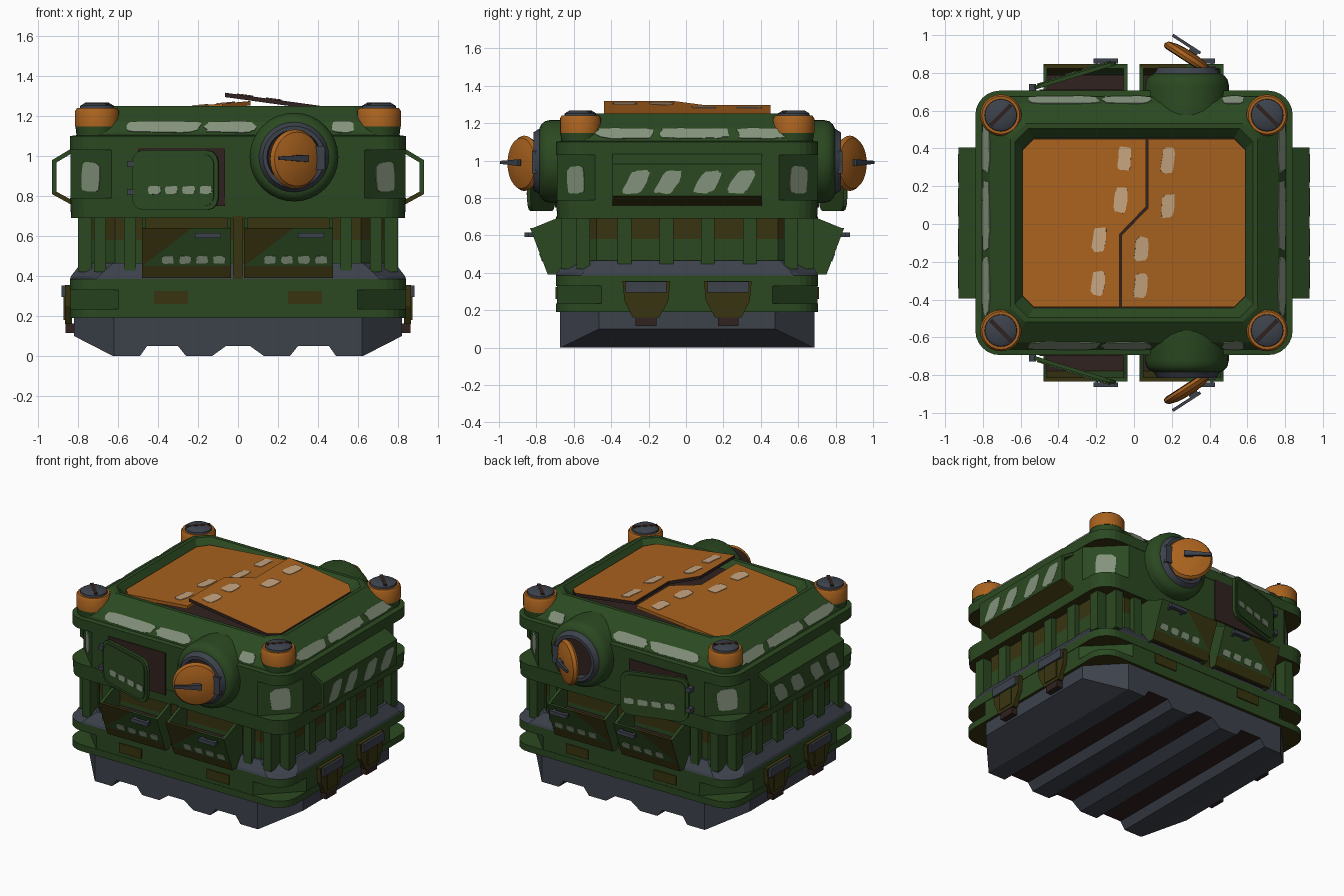
import bpy, bmesh, math, random
from mathutils import Vector, Matrix

if "Cube" in bpy.data.objects:
    bpy.data.objects.remove(bpy.data.objects["Cube"])

random.seed(4)
COLOURS = {"green": (.024, .066, .015), "orange": (.40, .123, .013), "slate": (.046, .054, .071),
           "brown": (.030, .016, .014), "olive": (.040, .034, .005),
           "worn_green": (.23, .29, .20), "worn_orange": (.56, .37, .21)}
NAMES = list(COLOURS)
for n, c in COLOURS.items():
    bpy.data.materials.new(n).diffuse_color = (*c, 1)
GREEN, ORANGE, SLATE, BROWN, OLIVE, WORN, WORN_OR = range(7)
V = Vector


def finish(bm, name, mirror="", smooth=False, under=None):
    bmesh.ops.remove_doubles(bm, verts=bm.verts, dist=1e-5)
    bmesh.ops.recalc_face_normals(bm, faces=bm.faces)
    if under is not None:                       # downward faces take another colour
        for f in bm.faces:
            if f.normal.z < -.5:
                f.material_index = under
    me = bpy.data.meshes.new(name)
    bm.to_mesh(me)
    bm.free()
    for n in NAMES:
        me.materials.append(bpy.data.materials[n])
    ob = bpy.data.objects.new(name, me)
    bpy.context.collection.objects.link(ob)
    ob.location.y = .006
    if mirror:
        m = ob.modifiers.new("mirror", 'MIRROR')
        m.use_axis = ("x" in mirror, "y" in mirror, False)
        m.use_mirror_merge = False
    if smooth:
        bpy.context.view_layer.objects.active = ob
        ob.select_set(True)
        bpy.ops.object.shade_smooth_by_angle(angle=math.radians(35))
        ob.select_set(False)


def prism(bm, pts, vec, mat):
    a = [bm.verts.new(p) for p in pts]
    b = [bm.verts.new(V(p) + V(vec)) for p in pts]
    n = len(a)
    fs = [bm.faces.new(a), bm.faces.new(b)]
    fs += [bm.faces.new((a[i], a[(i + 1) % n], b[(i + 1) % n], b[i])) for i in range(n)]
    for f in fs:
        f.material_index = mat
    return fs


def box(bm, x0, x1, y0, y1, z0, z1, mat):
    prism(bm, [(x0, y0, z0), (x1, y0, z0), (x1, y1, z0), (x0, y1, z0)], (0, 0, z1 - z0), mat)


def bridge(bm, rings, mats, caps=False):
    rings = [[bm.verts.new(p) for p in r] for r in rings]
    n = len(rings[0])
    for a, b, m in zip(rings, rings[1:], mats):
        for i in range(n):
            bm.faces.new((a[i], a[(i + 1) % n], b[(i + 1) % n], b[i])).material_index = m
    if caps:
        bm.faces.new(rings[0]).material_index = mats[0]
        bm.faces.new(rings[-1]).material_index = mats[-1]


def outline(z, hx, hy, r, chamfer):
    pts = []
    for k, (sx, sy) in enumerate([(1, 1), (-1, 1), (-1, -1), (1, -1)]):
        for i in range(7):
            t = i / 6
            a = math.radians(90 * k)
            s, e = V((math.cos(a), math.sin(a))), V((-math.sin(a), math.cos(a)))
            d = s.lerp(e, t) if chamfer else s * math.cos(t * math.pi / 2) + e * math.sin(t * math.pi / 2)
            pts.append((sx * (hx - r) + d.x * r, sy * (hy - r) + d.y * r, z))
    return pts


def loft(bm, levels):
    bridge(bm, [outline(*l[:5]) for l in levels], [l[5] for l in levels], True)


def lathe(bm, origin, axis, profile, n=32):
    q = V(axis).to_track_quat('Z', 'Y')
    rings = [[V(origin) + q @ V((r * math.cos(2 * math.pi * i / n), r * math.sin(2 * math.pi * i / n), h))
              for i in range(n)] for r, h, m in profile]
    bridge(bm, rings, [p[2] for p in profile], True)


def chip(bm, c, u, v, w, h, mat=WORN, n=18):
    u, v = V(u).normalized(), V(v).normalized()
    nrm = u.cross(v).normalized()
    f = lambda t: math.copysign(abs(t) ** .45, t)
    pts = []
    for i in range(n):
        a = 2 * math.pi * i / n
        k = random.uniform(.88, 1.05)
        pts.append(V(c) - nrm * .002 + u * f(math.cos(a)) * w / 2 * k + v * f(math.sin(a)) * h / 2 * k)
    prism(bm, pts, nrm * .006, mat)


# Slate base with grooved underside and clipped corners
bm = bmesh.new()
half = [(.06, .05), (.13, 0), (.26, 0), (.30, .05), (.455, .05), (.49, 0), (.625, 0), (.82, .1), (.82, .2)]
prof = half + [(-x, z) for x, z in reversed(half)]
prism(bm, [(x, -.68, z) for x, z in prof], (0, 1.36, 0), SLATE)
for sx in (1, -1):
    for sy in (1, -1):
        g = bm.verts[:] + bm.edges[:] + bm.faces[:]
        r = bmesh.ops.bisect_plane(bm, geom=g, plane_co=(sx * .82, sy * .47, 0),
                                   plane_no=(sx * .21, sy * .20, 0), clear_outer=True)
        bmesh.ops.holes_fill(bm, edges=[e for e in r['geom_cut'] if isinstance(e, bmesh.types.BMEdge)])
for f in bm.faces:
    groove = all(abs(v.co.z - .05) < .001 for v in f.verts)
    f.material_index = BROWN if groove else SLATE
finish(bm, "grooved_base")

# Lower bumper ring with corner pockets and slate collar
bm = bmesh.new()
loft(bm, [(.19, .84, .70, .13, 0, GREEN), (.235, .84, .70, .13, 0, GREEN), (.235, .837, .697, .24, 1, GREEN),
          (.33, .837, .697, .24, 1, GREEN), (.33, .84, .70, .13, 0, GREEN), (.385, .84, .70, .13, 0, SLATE),
          (.40, .835, .695, .14, 1, SLATE), (.465, .785, .65, .16, 1, SLATE)])
finish(bm, "lower_bumper", under=OLIVE)

# Recessed waist wall
bm = bmesh.new()
loft(bm, [(.44, .765, .635, .15, 1, GREEN), (.58, .765, .635, .15, 1, OLIVE), (.70, .765, .635, .15, 1, OLIVE)])
finish(bm, "waist_wall")

# Waist ribs
bm = bmesh.new()
for y in (.11, .335, .555):
    box(bm, .73, .80, y - .037, y + .037, .42, .70, GREEN)
for x in (.54, .69):
    box(bm, x - .03, x + .03, -.675, -.54, .42, .70, GREEN)
finish(bm, "waist_ribs", "xy")
bm = bmesh.new()
box(bm, -.025, .025, -.70, -.60, .385, .70, OLIVE)
finish(bm, "bin_divider", "y")

# Upper shell: pocketed band, sloped shoulders, roof well
bm = bmesh.new()
loft(bm, [(.69, .835, .695, .13, 0, GREEN), (.79, .84, .70, .13, 0, GREEN), (.79, .837, .697, .205, 1, GREEN),
          (1.03, .837, .697, .205, 1, GREEN), (1.03, .84, .70, .13, 0, GREEN), (1.10, .84, .70, .13, 0, GREEN),
          (1.105, .805, .67, .13, 0, GREEN), (1.12, .80, .668, .13, 0, GREEN), (1.17, .765, .633, .13, 0, GREEN),
          (1.25, .655, .525, .08, 1, GREEN), (1.25, .63, .50, .07, 1, GREEN), (1.195, .59, .45, .06, 1, BROWN)])
finish(bm, "upper_shell", under=OLIVE)

# Roof hatch panels, each tilted up along the zigzag split
bm = bmesh.new()
left = [(-.077, -.445), (-.53, -.445), (-.59, -.385), (-.59, .385), (-.53, .445), (.063, .445), (.063, .085), (-.077, -.06)]
right = [(-.066, -.445), (-.066, -.066), (.075, .079), (.075, .445), (.53, .445), (.59, .385), (.59, -.385), (.53, -.445)]
zl = lambda x: 1.252 + .09 * (x + .2)
zr = lambda x: 1.318 - .138 * (x + .07)
for pts, z, edge in ((left, zl, ORANGE), (right, zr, BROWN)):
    fs = prism(bm, [(x, y, z(x)) for x, y in pts], (0, 0, -.022), edge)
    fs[0].material_index = ORANGE
    fs[1].material_index = BROWN
finish(bm, "roof_panels")
bm = bmesh.new()
for x, y, z, sl in ((-.05, .34, zl, .09), (-.07, .12, zl, .09), (-.185, -.09, zl, .09), (-.19, -.32, zl, .09),
                    (.18, .33, zr, -.138), (.18, .09, zr, -.138), (.04, -.14, zr, -.138), (.035, -.33, zr, -.138)):
    chip(bm, (x, y, z(x)), (1, 0, sl), (.1, 1, 0), .072, .135, WORN_OR)
finish(bm, "roof_worn_paint")

# Corner bolts: green socket, orange collar, slotted slate head
bm = bmesh.new()
lathe(bm, (.705, .57, 0), (0, 0, 1), [(.10, 1.08, GREEN), (.108, 1.148, GREEN), (.11, 1.148, ORANGE),
      (.11, 1.225, ORANGE), (.10, 1.24, ORANGE), (.086, 1.24, SLATE), (.084, 1.252, SLATE), (.06, 1.266, SLATE)], 24)
d, s = V((.707, -.707, 0)) * .075, V((.707, .707, 0)) * .011
c = V((.705, .57, 1.255))
prism(bm, [c + d + s, c + d - s, c - d - s, c - d + s], (0, 0, .013), BROWN)
finish(bm, "corner_bolts", "xy", True)

# Round port housings
bm = bmesh.new()
lathe(bm, (.28, -.70, .995), (0, -1, 0), [(.0005, -.2, GREEN), (.222, -.2, GREEN), (.222, .03, GREEN),
      (.215, .06, GREEN), (.198, .08, GREEN), (.176, .09, GREEN), (.175, .09, SLATE), (.155, .122, SLATE),
      (.135, .122, SLATE), (.13, .07, BROWN), (.0005, .07, BROWN)])
finish(bm, "port_housing", "y", True)

# Open port lids with grip and hinge
t = math.radians(33)
d, n = V((-math.cos(t), -math.sin(t), 0)), V((math.sin(t), -math.cos(t), 0))
c = V((.285, -.87, .985))
bm = bmesh.new()
lathe(bm, c, n, [(.125, -.02, BROWN), (.14, -.015, ORANGE), (.148, 0, ORANGE), (.135, .02, ORANGE),
                 (.09, .034, ORANGE), (.04, .04, ORANGE)])
finish(bm, "port_lids", "y", True)
bm = bmesh.new()
g = c + n * .052 + V((0, 0, .005))
up = V((0, 0, .016))
prism(bm, [g - d * .04 - up * 1.2, g + d * .135 - up * .5, g + d * .135 + up * .5, g - d * .04 + up], n * .016, SLATE)
prism(bm, [g - d * .03 - up, g + d * .02 - up, g + d * .02 + up, g - d * .03 + up], n * -.025, SLATE)
box(bm, .385, .435, -.83, -.76, .93, 1.05, SLATE)
finish(bm, "lid_grips_and_hinges", "y")

# Side door openings and swung doors
bm = bmesh.new()
box(bm, -.50, -.065, -.706, -.695, .75, 1.04, BROWN)
finish(bm, "door_opening", "y")
t = math.radians(17)
d, n = V((math.cos(t), -math.sin(t), 0)), V((-math.sin(t), -math.cos(t), 0))
H = V((-.525, -.705, .88))


def door_shape(w, h, r):
    return [H + d * (.225 + sx * (w / 2 - r) + r * math.cos(math.radians(k * 90 + i * 30)))
            + V((0, 0, sy * (h / 2 - r) + r * math.sin(math.radians(k * 90 + i * 30))))
            for k, (sx, sy) in enumerate([(1, 1), (-1, 1), (-1, -1), (1, -1)]) for i in range(4)]


bm = bmesh.new()
prism(bm, door_shape(.45, .30, .06), n * .02, GREEN)
prism(bm, door_shape(.41, .26, .05), n * .027, GREEN)
for z in (.82, .96):
    box(bm, -.555, -.52, -.735, -.69, z - .015, z + .015, SLATE)
finish(bm, "swung_doors", "y")

# Tilted storage bins with handles; fronts carry a diagonal olive patch
bm = bmesh.new()
wear = bmesh.new()
fx = lambda z: -.745 - (z - .39) * .38
for x0, hx in ((-.48, -.15), (.03, .365)):
    x1 = x0 + .445
    for x in (x0, x1 - .02):
        prism(bm, [(x, -.62, .39), (x, -.742, .39), (x, -.835, .635), (x, -.70, .69), (x, -.62, .69)], (.02, 0, 0), GREEN)
    for patch, m in (([(x0, .39), (x1, .39), (x1, .45), (x0, .45)], OLIVE),
                     ([(x0, .45), (x1, .45), (x1, .64), (x0 + .25, .64)], GREEN),
                     ([(x0, .45), (x0 + .25, .64), (x0, .64)], OLIVE)):
        prism(bm, [(x, fx(z), z) for x, z in patch], (0, .022, 0), m)
    prism(bm, [(x0 + .01, -.62, .40), (x0 + .01, -.735, .40), (x0 + .01, -.785, .55), (x0 + .01, -.62, .55)],
          (x1 - x0 - .02, 0, 0), BROWN)
    box(bm, hx - .065, hx + .065, -.87, -.845, .59, .615, SLATE)
    for e in (-.055, .04):
        box(bm, hx + e, hx + e + .015, -.855, -.81, .59, .615, SLATE)
    for i in range(4):
        chip(wear, (x0 + .13 + i * .085, fx(.482), .482), (1, 0, 0), (0, -.38, 1), .06, .042)
finish(bm, "storage_bins", "y")

# Worn paint on bins, doors and shoulders, repeated front and back
for i in range(4):
    chip(wear, H + d * (.12 + i * .09) + V((0, 0, -.05)) + n * .027, d, (.1, 0, 1), .065, .042)
for x, w in ((-.37, .38), (-.04, .26), (.525, .11)):
    chip(wear, (x, -.6505, 1.145), (1, 0, 0), (0, .57, .82), w, .068)
finish(wear, "front_worn_paint", "y")

# Side guard rails: hollow trapezoid strip
bm = bmesh.new()
rail = [((.83, 1.04), (.93, .98), (.908, .968), (.83, 1.015)), ((.93, .98), (.93, .81), (.908, .822), (.908, .968)),
        ((.93, .81), (.83, .755), (.83, .78), (.908, .822))]
for q, m in zip(rail, (GREEN, GREEN, OLIVE)):
    prism(bm, [(x, -.4, z) for x, z in q], (0, .8, 0), m)
finish(bm, "side_guard_rails", "x")

# Worn paint on rails, side shoulders and corner pockets
bm = bmesh.new()
for y in (-.27, -.10, .11, .29):
    chip(bm, (.9275, y, .885), (0, 1, 0), (0, .5, 1), .11, .14)
for y, w in ((-.33, .32), (.04, .38), (.40, .27)):
    chip(bm, (.7825, y, 1.145), (0, 1, 0), (-.57, 0, .82), w, .068)
finish(bm, "side_worn_paint", "x")
bm = bmesh.new()
chip(bm, (.7345, .5945, .895), (-1, 1, 0), (0, 0, 1), .13, .16)
finish(bm, "corner_worn_paint", "xy")

# Side latches hanging over the lower bumper
bm = bmesh.new()
prism(bm, [(.83, .09, .355), (.83, .345, .355), (.83, .335, .25), (.83, .29, .16), (.83, .15, .16), (.83, .10, .25)],
      (.036, 0, 0), OLIVE)
box(bm, .82, .862, .165, .275, .115, .162, BROWN)
box(bm, .835, .882, .11, .33, .295, .352, SLATE)
box(bm, .84, .872, .165, .275, .18, .295, OLIVE)
finish(bm, "side_latches", "xy")

# Small slots on the lower bumper
bm = bmesh.new()
box(bm, .25, .42, -.704, -.69, .26, .325, OLIVE)
finish(bm, "bumper_slots", "xy")

for m in bpy.data.materials:
    if m.users and not m.is_grease_pencil:
        m.use_nodes = True
        m.node_tree.nodes["Principled BSDF"].inputs["Base Color"].default_value = m.diffuse_color
